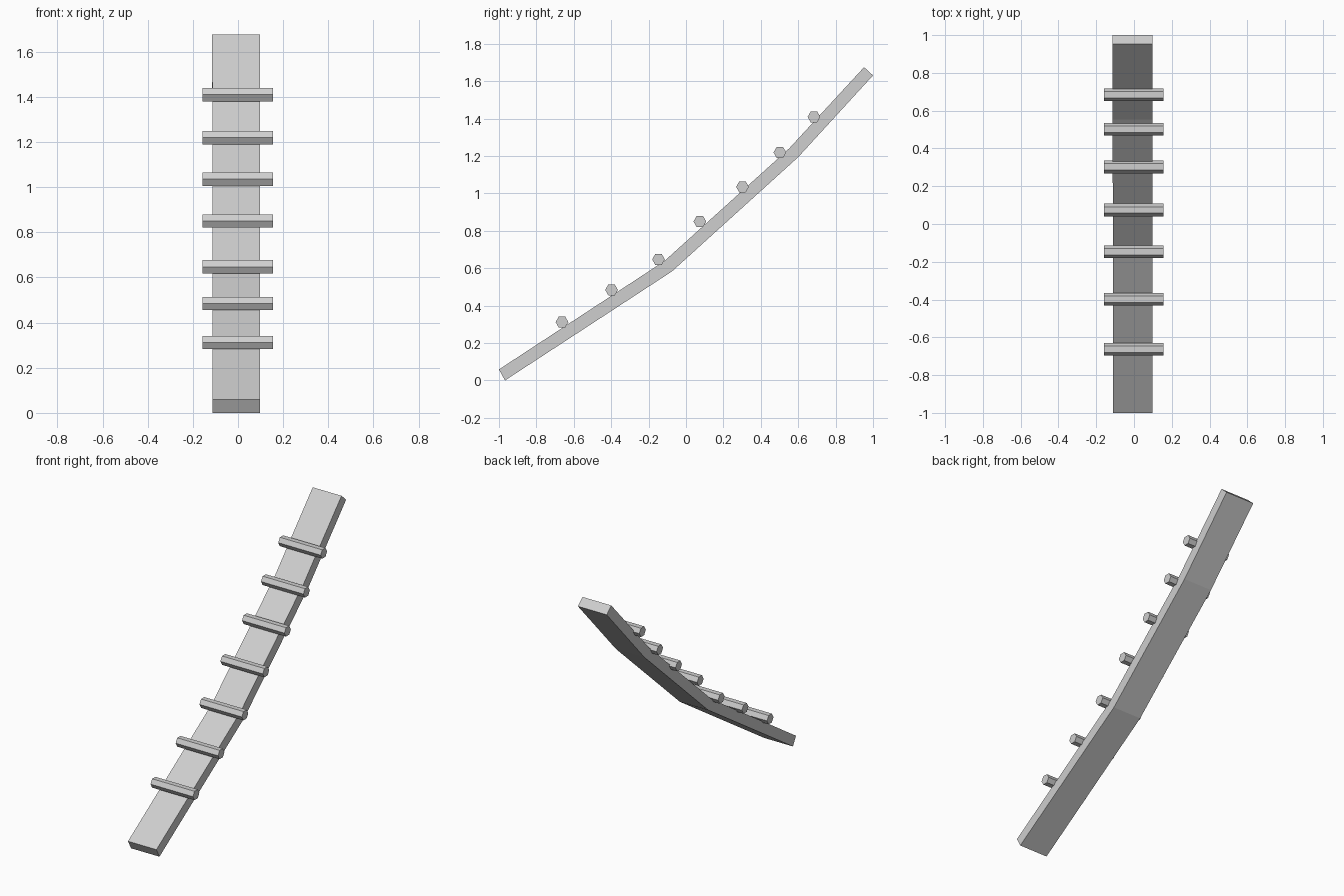
import bpy, bmesh, math
from mathutils import Vector

if "Cube" in bpy.data.objects:
    bpy.data.objects.remove(bpy.data.objects["Cube"])

grey = bpy.data.materials.new("light_grey")
grey.diffuse_color = (0.62, 0.62, 0.62, 1)
grey.use_nodes = True
grey.node_tree.nodes["Principled BSDF"].inputs["Base Color"].default_value = grey.diffuse_color


def finish(bm, name):
    bmesh.ops.recalc_face_normals(bm, faces=bm.faces[:])
    mesh = bpy.data.meshes.new(name)
    bm.to_mesh(mesh)
    bm.free()
    mesh.materials.append(grey)
    obj = bpy.data.objects.new(name, mesh)
    bpy.context.collection.objects.link(obj)


# Bent plank: (y, z) underside and upper side, with x extents at each station
under = [(-0.968, 0.0), (-0.075, 0.583), (0.599, 1.193), (1.0, 1.631)]
upper = [(-1.0, 0.059), (-0.116, 0.638), (0.552, 1.241), (0.952, 1.675)]
left = [-0.112, -0.112, -0.113, -0.115]
right = 0.098
bm = bmesh.new()
rings = []
for (uy, uz), (ty, tz), x0 in zip(under, upper, left):
    pts = [(x0, uy, uz), (right, uy, uz), (right, ty, tz), (x0, ty, tz)]
    rings.append([bm.verts.new(p) for p in pts])
for a, b in zip(rings, rings[1:]):
    for i in range(4):
        j = (i + 1) % 4
        bm.faces.new((a[i], a[j], b[j], b[i]))
bm.faces.new(rings[0])
bm.faces.new(rings[-1])
finish(bm, "plank")

# Six-sided rungs lying across the plank
rungs = [(-0.663, 0.312), (-0.398, 0.484), (-0.147, 0.647), (0.074, 0.85),
         (0.302, 1.035), (0.502, 1.219), (0.684, 1.409)]
R = 0.034
for n, (y, z) in enumerate(rungs, 1):
    bm = bmesh.new()
    ends = []
    for x in (-0.158, 0.155):
        ends.append([bm.verts.new((x, y + R * math.cos(k * math.pi / 3),
                                   z + R * math.sin(k * math.pi / 3))) for k in range(6)])
    for k in range(6):
        j = (k + 1) % 6
        bm.faces.new((ends[0][k], ends[0][j], ends[1][j], ends[1][k]))
    for e in ends:
        bm.faces.new(e)
    finish(bm, f"rung_{n}")
